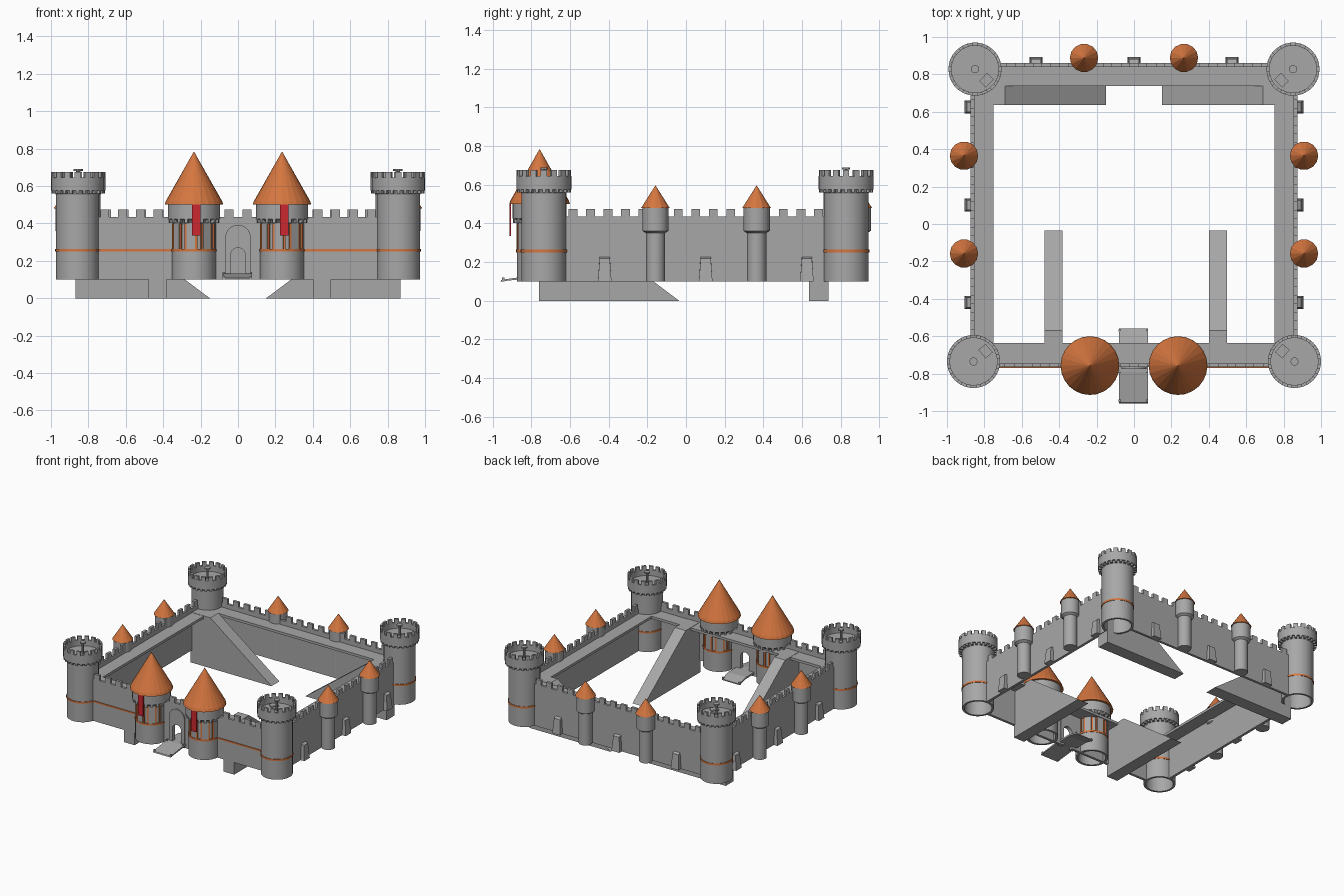
import bpy, bmesh, math
from mathutils import Matrix, Vector

if "Cube" in bpy.data.objects:
    bpy.data.objects.remove(bpy.data.objects["Cube"])


def material(name, rgb):
    m = bpy.data.materials.new(name)
    m.use_nodes = True
    m.diffuse_color = (*rgb, 1)
    m.node_tree.nodes["Principled BSDF"].inputs["Base Color"].default_value = (*rgb, 1)
    return m


STONE = material("grey_stone", (0.39, 0.39, 0.39))
ORANGE = material("orange_tile", (0.66, 0.18, 0.05))
RED = material("red_cloth", (0.6, 0.02, 0.03))


def finish(name, bm, mat, smooth=False):
    bmesh.ops.recalc_face_normals(bm, faces=bm.faces)
    me = bpy.data.meshes.new(name)
    bm.to_mesh(me)
    bm.free()
    me.materials.append(mat)
    ob = bpy.data.objects.new(name, me)
    bpy.context.collection.objects.link(ob)
    if smooth:
        bpy.ops.object.select_all(action="DESELECT")
        ob.select_set(True)
        bpy.context.view_layer.objects.active = ob
        bpy.ops.object.shade_smooth_by_angle(angle=math.radians(30))
    return ob


def add_box(bm, lo, hi, matrix=Matrix()):
    lo, hi = Vector(lo), Vector(hi)
    m = matrix @ Matrix.Translation((lo + hi) / 2) @ Matrix.Diagonal((*(hi - lo), 1))
    bmesh.ops.create_cube(bm, size=1, matrix=m)


def box(name, lo, hi, mat=STONE):
    bm = bmesh.new()
    add_box(bm, lo, hi)
    return finish(name, bm, mat)


def lathe(name, profile, x, y, sides, mat=STONE, smooth=True):
    """Revolve (radius, height) points around a vertical axis."""
    bm = bmesh.new()
    vs = [bm.verts.new((r, 0, z)) for r, z in profile]
    es = [bm.edges.new(p) for p in zip(vs, vs[1:])]
    bmesh.ops.spin(bm, geom=vs + es, cent=(0, 0, 0), axis=(0, 0, 1),
                   angle=math.tau, steps=sides)
    bmesh.ops.remove_doubles(bm, verts=bm.verts, dist=1e-5)
    bmesh.ops.translate(bm, verts=bm.verts, vec=(x, y, 0))
    return finish(name, bm, mat, smooth)


def ring_blocks(name, x, y, r0, r1, z0, z1, width, angles, mat=STONE):
    bm = bmesh.new()
    for a in angles:
        m = Matrix.Translation((x, y, 0)) @ Matrix.Rotation(a, 4, "Z")
        add_box(bm, (r0, -width / 2, z0), (r1, width / 2, z1), m)
    return finish(name, bm, mat)


def around(n, start=0.0):
    return [start + math.tau * i / n for i in range(n)]


def extrude(name, outline, depth, origin, angle=0.0, mat=STONE):
    """Outline in (along, up), thickened along local +y, turned about z."""
    bm = bmesh.new()
    f = bm.faces.new([bm.verts.new((u, 0, z)) for u, z in outline])
    g = bmesh.ops.extrude_face_region(bm, geom=[f])["geom"]
    bmesh.ops.translate(bm, vec=(0, depth, 0),
                        verts=[v for v in g if isinstance(v, bmesh.types.BMVert)])
    bm.transform(Matrix.Translation(origin) @ Matrix.Rotation(angle, 4, "Z"))
    return finish(name, bm, mat)


def arch(half, spring, base, steps=10):
    """Round-headed arch from its left foot to its right foot."""
    return [(-half, base)] + [
        (-half * math.cos(math.pi * i / steps), spring + half * math.sin(math.pi * i / steps))
        for i in range(steps + 1)] + [(half, base)]


BASE, LOW, HIGH, WALK, THICK = 0.10, 0.435, 0.475, 0.40, 0.02
DOOR = arch(0.038, 0.232, BASE)


def wall(name, u0, u1, origin, angle, door=False):
    """Thin wall with a toothed top and an optional doorway."""
    n = round((u1 - u0) / 0.093)
    step = (u1 - u0) / n
    pts = [(u1, BASE), (u1, LOW)]
    for i in reversed(range(n)):
        a, b = u0 + (i + 0.25) * step, u0 + (i + 0.75) * step
        pts += [(b, LOW), (b, HIGH), (a, HIGH), (a, LOW)]
    pts += [(u0, LOW), (u0, BASE)]
    extrude(name, pts + (DOOR if door else []), THICK, origin, angle)


# Outer walls, each thickened inwards
Q = math.pi / 2
wall("front_wall", -0.76, 0.76, (0, -0.765, 0), 0, True)
wall("back_wall", -0.75, 0.75, (0, 0.86, 0), math.pi)
wall("left_wall", -0.63, 0.73, (0.873, 0, 0), Q)
wall("right_wall", -0.73, 0.63, (-0.873, 0, 0), -Q)

# Wall walks
Z0 = WALK - 0.02
box("front_walk", (-0.75, -0.75, Z0), (0.75, -0.635, WALK))
box("back_walk", (-0.75, 0.737, Z0), (0.75, 0.845, WALK))

for s, side in ((1, "left"), (-1, "right")):
    xs = sorted((s * 0.75, s * 0.86))
    box(side + "_walk", (xs[0], -0.75, Z0), (xs[1], 0.845, WALK))

    # Solid ramps down to the yard
    extrude(side + "_front_ramp", [(-0.76, 0), (-0.035, 0), (-0.57, WALK + 0.002),
                                   (-0.76, WALK + 0.002)],
            0.096, (s * 0.44 + 0.058, 0, 0), Q)
    extrude(side + "_back_ramp", [(s * 0.868, 0), (s * 0.15, 0), (s * 0.69, WALK + 0.002),
                                  (s * 0.868, WALK + 0.002)],
            0.1, (0, 0.637, 0))

    # Corner towers: hollow shaft, overhanging crown, teeth and corbels
    for end, x, y in (("front", s * 0.858, -0.735), ("back", s * 0.85, 0.828)):
        n = f"{end}_{side}_tower"
        lathe(n, [(0, 0.56), (0.1, 0.56), (0.1, BASE), (0.116, BASE), (0.116, 0.555),
                  (0.128, 0.575), (0.142, 0.575), (0.142, 0.645), (0.126, 0.645),
                  (0.126, 0.6), (0, 0.6)], x, y, 32)
        ring_blocks(n + "_teeth", x, y, 0.125, 0.1415, 0.64, 0.675, 0.032, around(16))
        ring_blocks(n + "_corbels", x, y, 0.11, 0.14, 0.56, 0.577, 0.016, around(24))
        lathe(n + "_band", [(0.114, 0.25), (0.12, 0.25), (0.12, 0.264), (0.114, 0.264)],
              x, y, 32, ORANGE)
        lathe(n + "_post", [(0.008, 0.59), (0.008, 0.68), (0.022, 0.68), (0.022, 0.69),
                            (0, 0.69)], x, y, 10)
        face_in = math.atan2(-y, -x)
        ring_blocks(n + "_hatch", x, y, 0.06, 0.11, 0.59, 0.609, 0.06, [face_in])

    # Gate towers with framed slots, tall roof and banner
    x, y, n = s * 0.2355, -0.757, side + "_gate_tower"
    lathe(n, [(0, 0.39), (0.1, 0.39), (0.1, BASE), (0.118, BASE), (0.118, 0.262),
              (0.11, 0.262), (0.11, 0.395), (0.122, 0.415), (0.14, 0.425),
              (0.14, 0.502), (0, 0.502)], x, y, 32)
    slots = around(8, math.radians(-76))
    ring_blocks(n + "_frames", x, y, 0.1, 0.118, 0.262, 0.4, 0.011,
                [a + d for a in slots for d in (-0.14, 0.14)], ORANGE)
    ring_blocks(n + "_piers", x, y, 0.1, 0.117, 0.262, 0.405, 0.046,
                [a + math.pi / 8 for a in slots])
    ring_blocks(n + "_corbels", x, y, 0.105, 0.138, 0.402, 0.426, 0.018, around(20))
    lathe(n + "_band", [(0.116, 0.25), (0.121, 0.25), (0.121, 0.264), (0.108, 0.264)],
          x, y, 32, ORANGE)
    lathe(n + "_roof", [(0, 0.5), (0.157, 0.5), (0.15, 0.52), (0, 0.785)],
          x, y, 24, ORANGE, False)
    bx = x + 0.012
    box(side + "_banner", (bx - 0.023, -0.912, 0.335), (bx + 0.023, -0.904, 0.5), RED)

    # Painted band along the front wall
    b = sorted((s * 0.34, s * 0.76))
    box(side + "_wall_band", (b[0], -0.77, 0.251), (b[1], -0.764, 0.263), ORANGE)


def turret(name, x, y):
    lathe(name + "_stem", [(0, BASE), (0.05, BASE), (0.05, 0.35), (0.068, 0.362),
                           (0.068, 0.485), (0, 0.485)], x, y, 16)
    lathe(name + "_roof", [(0, 0.48), (0.076, 0.48), (0, 0.597)], x, y, 14, ORANGE, False)


def buttress(name, x, y, angle):
    """Tapered pier with a sloping head, leaning on the wall."""
    bm = bmesh.new()
    add_box(bm, (-0.035, -0.033, BASE), (0.035, 0.005, 0.23))
    for v in bm.verts:
        if v.co.z > 0.2:
            v.co.x *= 0.75
            if v.co.y < 0:
                v.co.y = -0.022
                v.co.z -= 0.012
    bm.transform(Matrix.Translation((x, y, 0)) @ Matrix.Rotation(angle, 4, "Z"))
    finish(name, bm, STONE)


# Turrets and buttresses along the side and back walls
for s, side in ((1, "left"), (-1, "right")):
    for i, y in enumerate((-0.158, 0.365)):
        turret(f"{side}_turret_{i + 1}", s * 0.909, y)
    for i, y in enumerate((-0.42, 0.102, 0.625)):
        buttress(f"{side}_buttress_{i + 1}", s * 0.872, y, s * Q)
    turret(side + "_back_turret", s * 0.267, 0.888)
for i in (-1, 0, 1):
    buttress(f"back_buttress_{i + 2}", i * 0.524, 0.859, math.pi)

# Gate surround and the sloping bridge through it
extrude("gate_surround", arch(0.068, 0.325, BASE) + DOOR[::-1], 0.03, (0, -0.774, 0))
extrude("bridge", [(-0.96, 0.1), (-0.955, 0.108), (-0.79, 0.132), (-0.64, 0.132),
                   (-0.56, 0.108), (-0.56, 0.1), (-0.64, 0.118), (-0.79, 0.118)],
        0.156, (0.075, 0, 0), Q)
bm = bmesh.new()
for x in (-0.076, 0.07):
    for y, z in ((-0.945, 0.1), (-0.79, 0.12), (-0.57, 0.1)):
        add_box(bm, (x - 0.006, y - 0.006, z), (x + 0.006, y + 0.006, z + 0.02))
finish("bridge_posts", bm, STONE)
